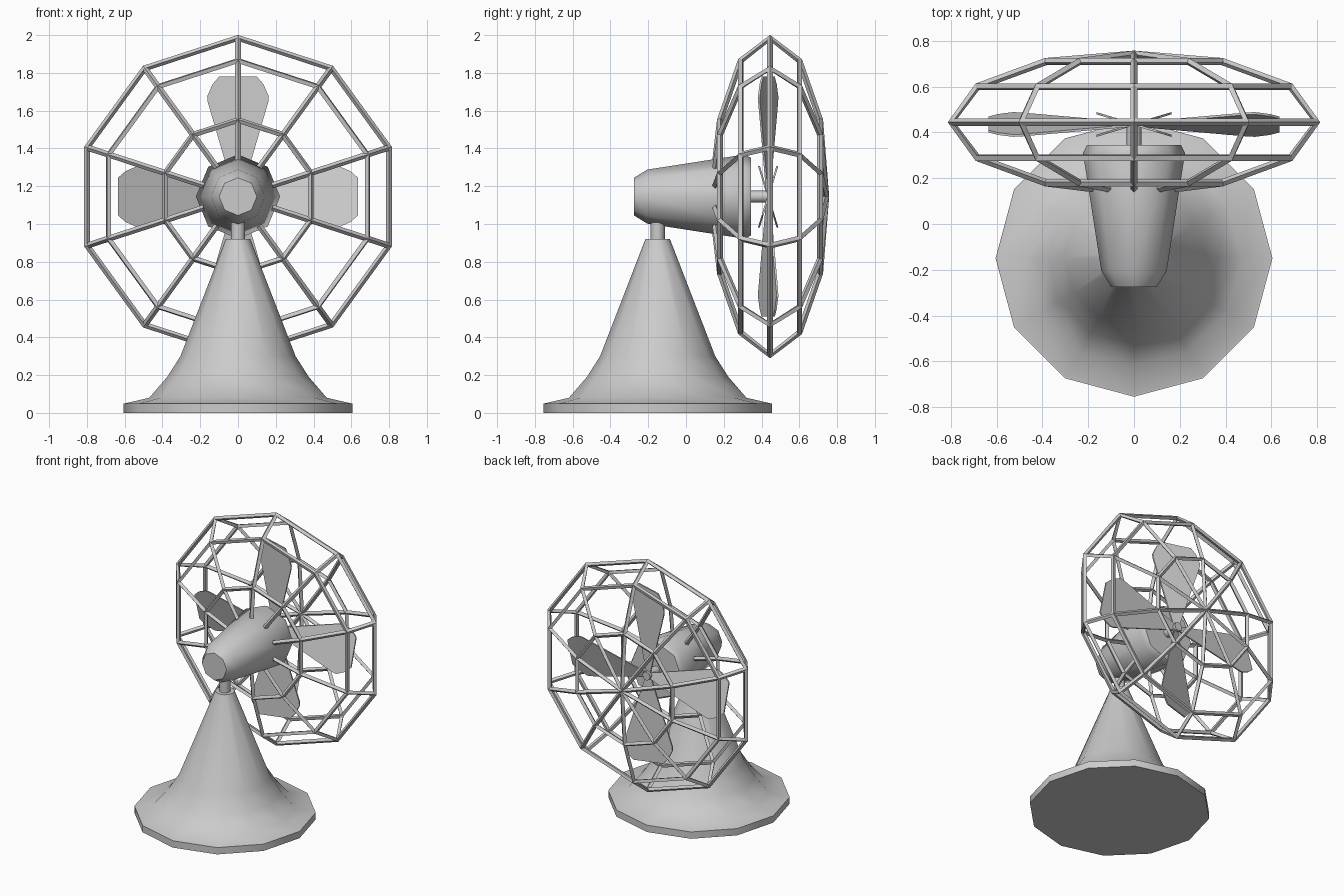
import bpy, bmesh, math
from mathutils import Vector

cube = bpy.data.objects.get("Cube")
if cube:
    bpy.data.objects.remove(cube, do_unlink=True)

GREY = (0.6, 0.6, 0.6, 1)
mat = bpy.data.materials.new("plain_grey")
mat.use_nodes = True
mat.diffuse_color = GREY
mat.node_tree.nodes["Principled BSDF"].inputs["Base Color"].default_value = GREY

AXIS_Z = 1.145          # height of the fan axis
BASE_Y = -0.15          # centre of the stand


def upright(r, h, a):
    return Vector((r * math.sin(a), BASE_Y + r * math.cos(a), h))


def fan_axis(r, h, a):
    return Vector((r * math.sin(a), h, AXIS_Z + r * math.cos(a)))


def finish(bm, name, smooth=None):
    bmesh.ops.recalc_face_normals(bm, faces=bm.faces)
    mesh = bpy.data.meshes.new(name)
    bm.to_mesh(mesh)
    bm.free()
    mesh.materials.append(mat)
    obj = bpy.data.objects.new(name, mesh)
    bpy.context.collection.objects.link(obj)
    if smooth:
        bpy.ops.object.select_all(action="DESELECT")
        obj.select_set(True)
        bpy.context.view_layer.objects.active = obj
        bpy.ops.object.shade_smooth_by_angle(angle=math.radians(smooth))
    return obj


def lathe(bm, profile, sides, place, closed=False):
    """Turn (radius, height) points round an axis; cap the ends if open."""
    rings = [[bm.verts.new(place(r, h, math.tau * i / sides)) for i in range(sides)]
             for r, h in profile]
    pairs = list(zip(rings, rings[1:]))
    if closed:
        pairs.append((rings[-1], rings[0]))
    else:
        bm.faces.new(rings[0])
        bm.faces.new(rings[-1])
    for a, b in pairs:
        for i in range(sides):
            j = (i + 1) % sides
            bm.faces.new((a[i], a[j], b[j], b[i]))


def turned(name, profile, sides, place, smooth):
    bm = bmesh.new()
    lathe(bm, profile, sides, place)
    return finish(bm, name, smooth)


# Stand, neck, motor and shaft
turned("base_disc", [(0.605, 0), (0.605, 0.05)], 12, upright, 35)
turned("stand_cone", [(0.6, 0.05), (0.47, 0.08), (0.375, 0.19), (0.305, 0.3), (0.065, 0.92)],
       12, upright, 45)
turned("neck", [(0.038, 0.9), (0.038, 1.04)], 8, upright, 46)
turned("motor_housing", [(0.1, -0.275), (0.143, -0.205), (0.223, 0.31), (0.205, 0.345)],
       8, fan_axis, 46)
turned("shaft", [(0.032, 0.34), (0.032, 0.46)], 8, fan_axis, 46)

# Guard: ten ribs following a meridian, plus rings, all of diamond section
RIBS, THICK = 10, 0.016
path = [Vector(p) for p in ((0.19, 0.155), (0.405, 0.18), (0.72, 0.29), (0.84, 0.445),
                            (0.72, 0.6), (0.405, 0.71), (0, 0.742))]
tangents = [(path[min(i + 1, len(path) - 1)] - path[max(i - 1, 0)]).normalized()
            for i in range(len(path))]

bm = bmesh.new()
for p, t in list(zip(path, tangents))[1:-1]:
    n = Vector((t.y, -t.x))
    section = [p + n * THICK, p + t * THICK, p - n * THICK, p - t * THICK]
    lathe(bm, section, RIBS, fan_axis, closed=True)
finish(bm, "guard_rings")

bm = bmesh.new()
for k in range(RIBS):
    angle = math.tau * k / RIBS
    side = Vector((math.cos(angle), 0, -math.sin(angle))) * THICK
    loops = []
    for p, t in zip(path, tangents):
        n = Vector((t.y, -t.x)) * THICK
        mid = fan_axis(p.x, p.y, angle)
        outer = fan_axis(p.x + n.x, p.y + n.y, angle)
        inner = fan_axis(p.x - n.x, p.y - n.y, angle)
        loops.append([bm.verts.new(v) for v in (outer, mid + side, inner, mid - side)])
    for a, b in zip(loops, loops[1:]):
        for i in range(4):
            j = (i + 1) % 4
            bm.faces.new((a[i], a[j], b[j], b[i]))
    bm.faces.new(loops[0])
    bm.faces.new(loops[-1])
finish(bm, "guard_ribs")

# Four pitched blades
half = [(0.02, 0.02), (0.16, 0.5), (0.163, 0.53), (0.135, 0.595), (0.1, 0.635)]
outline = half + [(-x, r) for x, r in reversed(half)]
PITCH, BLADE_Y, BLADE_T = -0.3, 0.435, 0.01
bm = bmesh.new()
for k in range(4):
    c, s = math.cos(math.tau * k / 4), math.sin(math.tau * k / 4)
    sheets = [[bm.verts.new((x * c + r * s, BLADE_Y + PITCH * x + d, AXIS_Z + r * c - x * s))
               for x, r in outline] for d in (-BLADE_T / 2, BLADE_T / 2)]
    for sheet in sheets:
        bm.faces.new(sheet)
    for i in range(len(outline)):
        j = (i + 1) % len(outline)
        bm.faces.new((sheets[0][i], sheets[0][j], sheets[1][j], sheets[1][i]))
finish(bm, "blades")
